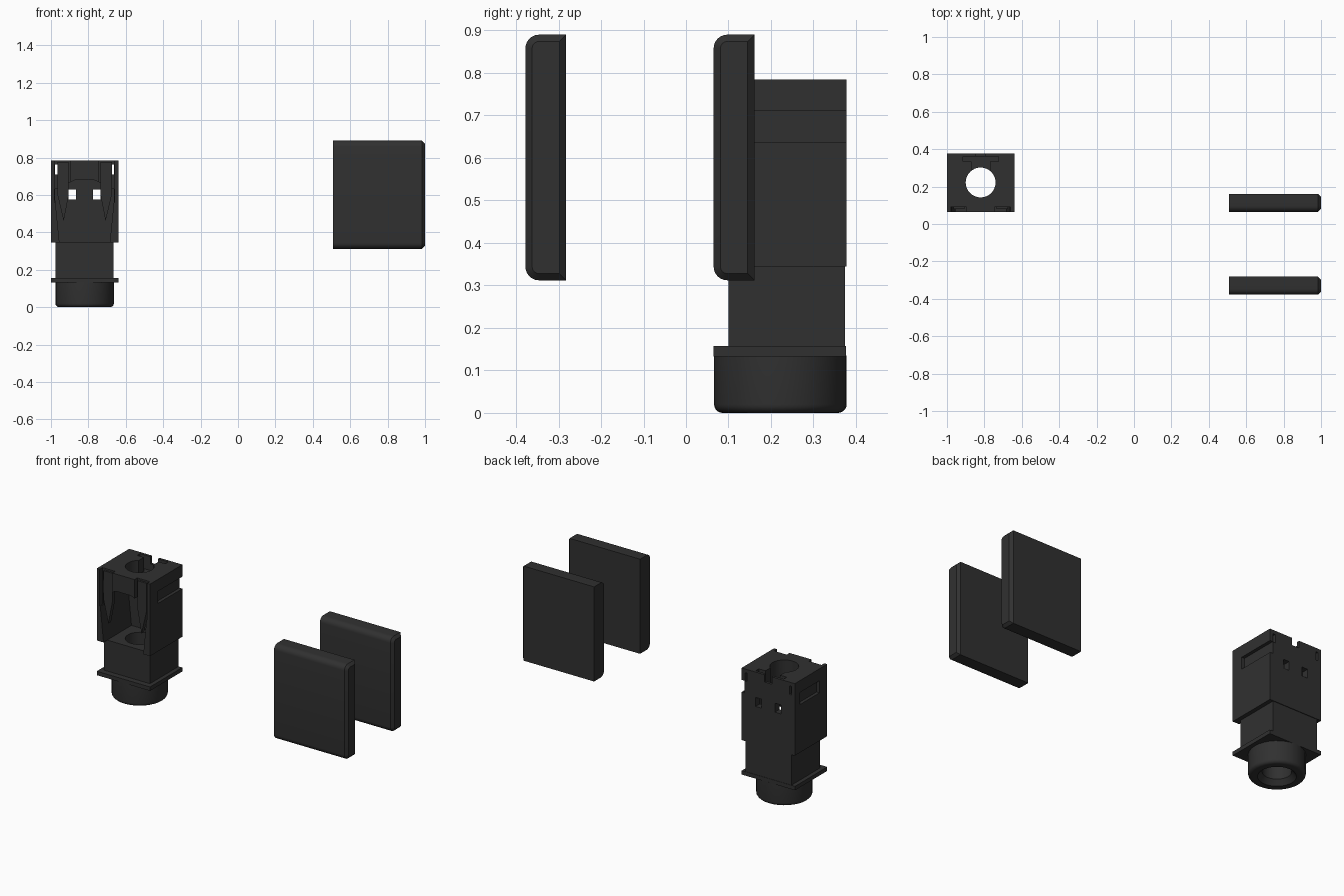
import bpy, bmesh, math
from mathutils import Vector

if "Cube" in bpy.data.objects:
    bpy.data.objects.remove(bpy.data.objects["Cube"])

CX, CY = -0.82, 0.222          # socket axis

dark = bpy.data.materials.new("dark_plastic")
dark.diffuse_color = (0.03, 0.03, 0.03, 1)
dark.use_nodes = True
dark.node_tree.nodes["Principled BSDF"].inputs["Base Color"].default_value = dark.diffuse_color


def finish(name, bm, smooth=False):
    bmesh.ops.recalc_face_normals(bm, faces=bm.faces)
    me = bpy.data.meshes.new(name)
    bm.to_mesh(me)
    bm.free()
    ob = bpy.data.objects.new(name, me)
    bpy.context.collection.objects.link(ob)
    me.materials.append(dark)
    if smooth:
        shade(ob)
    return ob


def shade(ob):
    bpy.ops.object.select_all(action='DESELECT')
    ob.select_set(True)
    bpy.context.view_layer.objects.active = ob
    bpy.ops.object.shade_smooth_by_angle(angle=math.radians(35))


def prism(name, pts, vec):
    """Extrude a flat 3D outline along vec."""
    bm = bmesh.new()
    face = bm.faces.new([bm.verts.new(p) for p in pts])
    ext = bmesh.ops.extrude_face_region(bm, geom=[face])
    verts = [g for g in ext["geom"] if isinstance(g, bmesh.types.BMVert)]
    bmesh.ops.translate(bm, verts=verts, vec=vec)
    return finish(name, bm)


def box(name, x0, x1, y0, y1, z0, z1):
    """Box; x is measured from the socket axis."""
    pts = [(CX + x, y, z0) for x, y in ((x0, y0), (x1, y0), (x1, y1), (x0, y1))]
    return prism(name, pts, (0, 0, z1 - z0))


def xz_prism(name, pts, y0, y1):
    return prism(name, [(CX + x, y0, z) for x, z in pts], (0, y1 - y0, 0))


def lathe(name, prof, n=32):
    """Spin a closed (radius, z) profile around the socket axis."""
    bm = bmesh.new()
    rings = [[bm.verts.new((CX + r * math.cos(2 * math.pi * i / n),
                            CY + r * math.sin(2 * math.pi * i / n), z))
              for r, z in prof] for i in range(n)]
    m = len(prof)
    for i in range(n):
        a, b = rings[i], rings[(i + 1) % n]
        for j in range(m):
            k = (j + 1) % m
            bm.faces.new((a[j], b[j], b[k], a[k]))
    return finish(name, bm, True)


def bore_cutter():
    pts = [(CX + 0.08 * math.cos(math.tau * i / 32),
            CY + 0.08 * math.sin(math.tau * i / 32), -0.1) for i in range(32)]
    return prism("bore_cutter", pts, (0, 0, 1.1))


def cut(ob, *cutters):
    bpy.context.view_layer.objects.active = ob
    for c in cutters:
        mod = ob.modifiers.new("cut", 'BOOLEAN')
        mod.object, mod.operation, mod.solver = c, 'DIFFERENCE', 'EXACT'
        bpy.ops.object.modifier_apply(modifier=mod.name)
        bpy.data.objects.remove(c)
    shade(ob)


# Round collar with rounded lower rim and flared bore
prof = [(0.08, 0.135), (0.08, 0.03), (0.105, 0.0)]
R, b = 0.156, 0.02
prof += [(R - b + b * math.sin(a), b - b * math.cos(a))
         for a in (math.pi / 2 * i / 5 for i in range(6))]
prof.append((R, 0.135))
lathe("socket_collar", prof)

# Flange and neck
flange = box("socket_flange", -0.18, 0.18, 0.065, 0.376, 0.133, 0.157)
cut(flange, bore_cutter())
neck = box("socket_neck", -0.155, 0.155, 0.10, 0.374, 0.157, 0.346)
cut(neck, bore_cutter())

# Main housing: open front cavity, bore, slots and windows
body = box("socket_housing", -0.18, 0.18, 0.065, 0.378, 0.345, 0.785)
cavity = xz_prism("cavity", [(-0.13, 0.30), (0.13, 0.30), (0.158, 0.58), (0.158, 0.63),
                             (0.05, 0.68), (-0.05, 0.68), (-0.158, 0.63), (-0.158, 0.58)],
                  0.0, 0.335)
cutters = [bore_cutter(), cavity]
for s in (-1, 1):
    def side_box(a, c, *rest):
        return box("cutter", *sorted((s * a, s * c)), *rest)
    cutters += [
        side_box(0.075, 0.160, 0.0, 0.092, 0.56, 0.90),     # front channel
        side_box(0.143, 0.158, 0.0, 0.5, 0.71, 0.762),      # see-through slit
        side_box(0.045, 0.085, 0.30, 0.5, 0.575, 0.63),     # back window
        side_box(0.16, 0.30, 0.14, 0.33 if s < 0 else 0.5, 0.638, 0.712),  # side slot
    ]
# T-shaped slot at the top rear
cutters += [box("cutter", -0.095, 0.095, 0.333, 0.362, 0.70, 0.9),
            box("cutter", -0.05, 0.05, 0.28, 0.34, 0.70, 0.9),
            box("cutter", -0.025, 0.025, 0.35, 0.5, 0.74, 0.9)]
cut(body, *cutters)

# Hanging contact prongs in the front channels
for s, side in ((-1, "left"), (1, "right")):
    pts = [(0.085, 0.775), (0.145, 0.775), (0.145, 0.60), (0.112, 0.46), (0.085, 0.60)]
    xz_prism("contact_prong_" + side, [(s * x, z) for x, z in pts], 0.08, 0.105)


# Two flat panels: rounded front edges, chamfered right end
def panel(name, y0):
    y1, z0, z1, r, c = y0 + 0.096, 0.312, 0.89, 0.032, 0.016

    def ring(x, i):
        rr = r - i
        pts = [(y1 - i, z0 + i)]
        for cz, a0 in ((z0 + r, -90), (z1 - r, 180)):
            for k in range(7):
                a = math.radians((-90 if cz == z0 + r else -180) - 15 * k)
                pts.append((y0 + r + rr * math.cos(a), cz + rr * math.sin(a)))
        pts.append((y1 - i, z1 - i))
        return [bm.verts.new((x, y, z)) for y, z in pts]

    bm = bmesh.new()
    rings = [ring(0.508, 0), ring(1.0 - c, 0), ring(1.0, c)]
    for a, d in zip(rings, rings[1:]):
        for j in range(len(a)):
            k = (j + 1) % len(a)
            bm.faces.new((a[j], a[k], d[k], d[j]))
    bm.faces.new(rings[0])
    bm.faces.new(rings[-1])
    finish(name, bm, True)


panel("front_panel", -0.378)
panel("rear_panel", 0.065)
